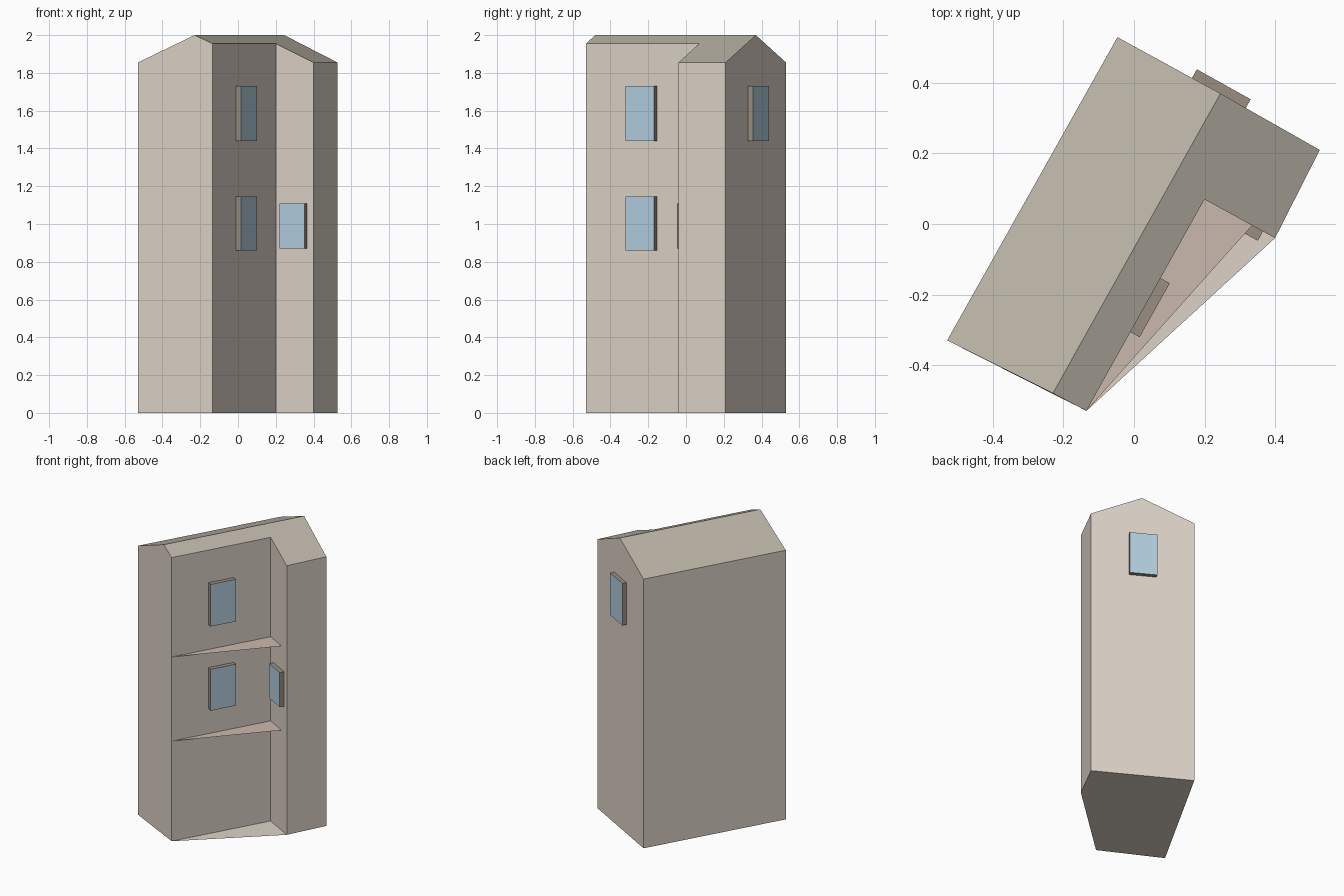
import bpy
from mathutils import Vector

if "Cube" in bpy.data.objects:
    bpy.data.objects.remove(bpy.data.objects["Cube"])

def material(name, rgb):
    m = bpy.data.materials.new(name)
    m.diffuse_color = (*rgb, 1)
    m.use_nodes = True
    m.node_tree.nodes["Principled BSDF"].inputs["Base Color"].default_value = m.diffuse_color
    return m

WALL = material("plaster", (0.72, 0.65, 0.57))
ROOF = material("roofing", (0.50, 0.46, 0.39))
FLOOR = material("floor_boards", (0.60, 0.48, 0.42))
FRAME = material("frame_wood", (0.33, 0.27, 0.22))
GLASS = material("glass", (0.45, 0.62, 0.74))

def mesh_object(name, verts, faces, mats, slots=None):
    me = bpy.data.meshes.new(name)
    me.from_pydata(verts, [], faces)
    for m in mats:
        me.materials.append(m)
    for i, s in enumerate(slots or []):
        me.polygons[i].material_index = s
    me.update()
    ob = bpy.data.objects.new(name, me)
    bpy.context.collection.objects.link(ob)
    return ob

# Plan corners, counter-clockwise, with the eave height of each
A, F, E, D, C, B = plan = [(-0.53, -0.33), (-0.135, -0.53), (0.20, 0.07),
                           (0.40, -0.04), (0.527, 0.21), (-0.047, 0.53)]
heights = [1.855, 1.955, 1.955, 1.855, 1.855, 1.855]
ridge = [(-0.23, -0.48, 2.0), (0.245, 0.37, 2.0)]

# Walls: one face per plan edge, with gable peaks on the two end walls
low = [(*p, 0) for p in plan]
high = [(*p, h) for p, h in zip(plan, heights)]
n = len(plan)
walls = [[i, (i + 1) % n, n + (i + 1) % n, n + i] for i in range(n)]
walls[0].insert(3, 2 * n)
walls[4].insert(3, 2 * n + 1)
mesh_object("walls", low + high + ridge, walls, [WALL])

# Roof: two slopes meeting at the ridge
mesh_object("roof", high + ridge, [(0, n, n + 1, 5), (n, 1, 2, 3, 4, n + 1)], [ROOF])

# Ground slab, which also fills the notch
mesh_object("ground_slab", [(*p, 0) for p in (A, F, D, C, B)],
            [(4, 3, 2, 1, 0)], [WALL])

# Thin triangular balcony floors in the notch
tip = Vector(E).lerp(Vector(D), 0.675)
for name, z in (("lower_balcony", 0.69), ("upper_balcony", 1.27)):
    mesh_object(name, [(*p, z) for p in (F, tip, E)], [(0, 1, 2)], [FLOOR])

# Windows: shallow boxes centred on a wall, glass on the outer face
def window(name, p, q, width, z0, z1, depth=0.03):
    p, q = Vector(p), Vector(q)
    along = (q - p).normalized()
    out = Vector((along.y, -along.x)) * depth
    mid, half = (p + q) / 2, along * width / 2
    base = [mid - half, mid - half + out, mid + half + out, mid + half]
    verts = [(*v, z) for z in (z0, z1) for v in base]
    faces = [(1, 2, 6, 5), (0, 1, 5, 4), (2, 3, 7, 6),
             (3, 0, 4, 7), (4, 5, 6, 7), (3, 2, 1, 0)]
    mesh_object(name, verts, faces, [FRAME, GLASS], [1, 0, 0, 0, 0, 0])

window("middle_window", F, E, 0.175, 0.86, 1.145)
window("top_window", F, E, 0.175, 1.44, 1.73)
window("side_window", E, D, 0.15, 0.87, 1.108)
window("gable_window", C, B, 0.175, 1.44, 1.73)
